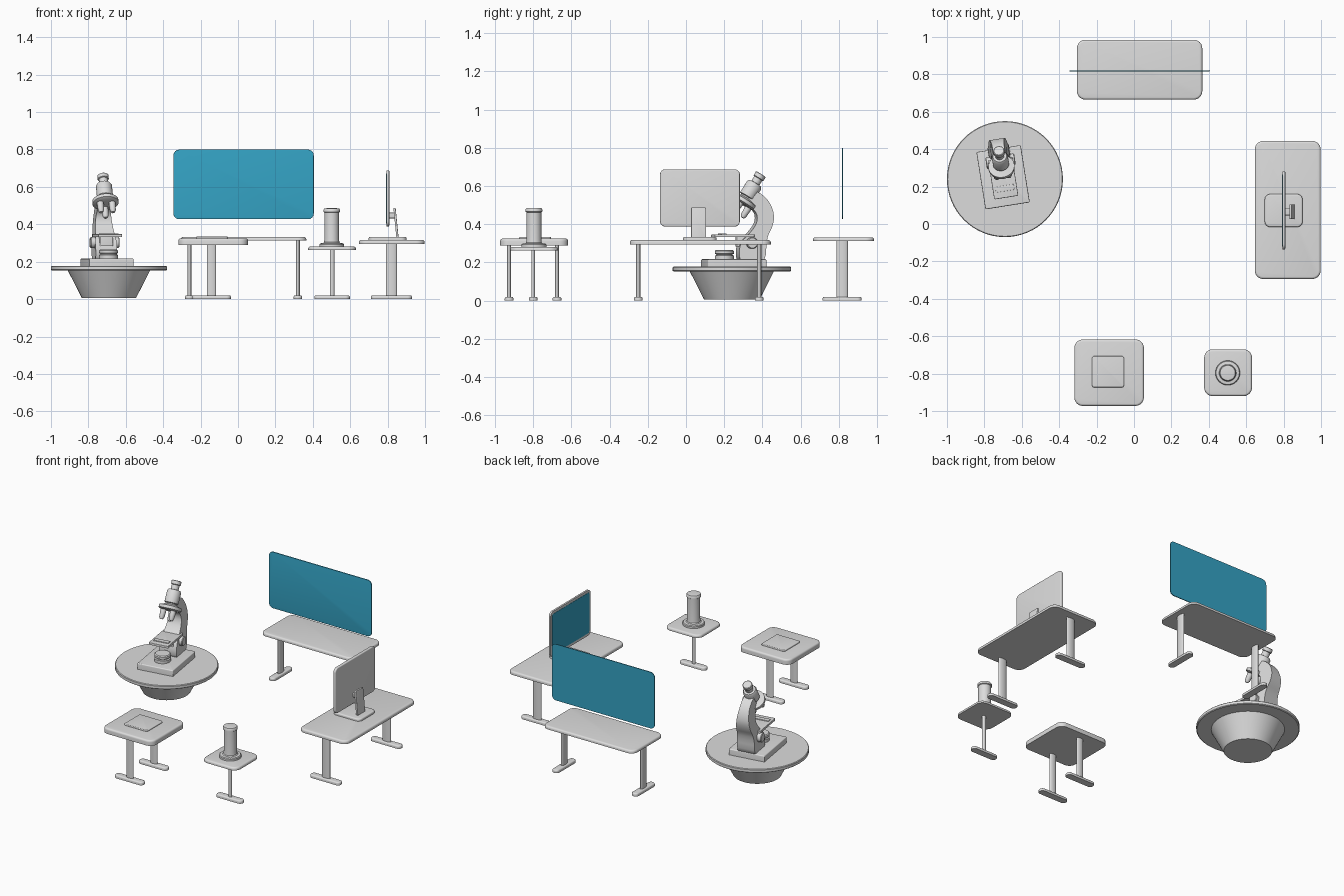
import bpy, bmesh, math
from mathutils import Matrix, Vector

if "Cube" in bpy.data.objects:
    bpy.data.objects.remove(bpy.data.objects["Cube"])

T, R = Matrix.Translation, Matrix.Rotation


def material(name, rgb):
    m = bpy.data.materials.new(name)
    m.diffuse_color = (*rgb, 1)
    m.use_nodes = True
    m.node_tree.nodes["Principled BSDF"].inputs["Base Color"].default_value = m.diffuse_color
    return m


GREY = material("light_grey", (0.72, 0.72, 0.72))
BLUE = material("screen_blue", (0.035, 0.37, 0.56))


def loft(name, rings, matrix, mat=GREY):
    """Skin a list of equal-length point rings and cap both ends."""
    bm = bmesh.new()
    vs = [[bm.verts.new(p) for p in ring] for ring in rings]
    n = len(vs[0])
    for a, b in zip(vs, vs[1:]):
        for i in range(n):
            j = (i + 1) % n
            bm.faces.new((a[i], a[j], b[j], b[i]))
    bm.faces.new(vs[0][::-1])
    bm.faces.new(vs[-1])
    bmesh.ops.recalc_face_normals(bm, faces=bm.faces)
    me = bpy.data.meshes.new(name)
    bm.to_mesh(me)
    bm.free()
    me.materials.append(mat)
    ob = bpy.data.objects.new(name, me)
    ob.matrix_world = matrix
    bpy.context.collection.objects.link(ob)
    return ob


def lathe(name, profile, matrix, n=40, sx=1, sy=1):
    """Revolve (radius, height) pairs around z."""
    rings = [[(r * sx * math.cos(k * math.tau / n), r * sy * math.sin(k * math.tau / n), z)
              for k in range(n)] for r, z in profile]
    return loft(name, rings, matrix)


def rounded(sx, sy, r, z, inset=0):
    r = max(r, inset + 0.0005)
    pts = []
    for q, (ax, ay) in enumerate(((1, 1), (-1, 1), (-1, -1), (1, -1))):
        for k in range(7):
            a = (q + k / 6) * math.pi / 2
            pts.append((ax * (sx / 2 - r) + (r - inset) * math.cos(a),
                        ay * (sy / 2 - r) + (r - inset) * math.sin(a), z))
    return pts


def slab(name, sx, sy, h, r, bev, matrix, mat=GREY):
    """Rounded rectangle standing on z = 0 with a rounded top edge."""
    rings = [rounded(sx, sy, r, 0)]
    for k in range(5):
        a = k / 4 * math.pi / 2
        rings.append(rounded(sx, sy, r, h - bev + bev * math.sin(a), bev * (1 - math.cos(a))))
    return loft(name, rings, matrix, mat)


def table(name, x, y, sx, sy, z0, z1, legs, foot_len, along_y, leg_w=0.06, leg_t=0.022):
    """Rounded top on one or two oval legs, each with a long rounded foot."""
    slab(name + "_top", sx, sy, z1 - z0, 0.045, 0.012, T((x, y, z0)))
    turn = R(math.pi / 2 if along_y else 0, 4, 'Z')
    for i, (lx, ly) in enumerate(legs):
        m = T((lx, ly, 0)) @ turn
        slab(f"{name}_foot_{i}", foot_len, 0.046, 0.02, 0.0225, 0.009, m)
        lathe(f"{name}_leg_{i}", [(0.5, 0.012), (0.5, z0 + 0.004)], m, 32, leg_w, leg_t)


# Tables
table("back_table", 0.03, 0.825, 0.67, 0.32, 0.312, 0.332,
      [(-0.26, 0.817), (0.32, 0.817)], 0.205, True)
table("side_table", 0.822, 0.075, 0.352, 0.738, 0.295, 0.317,
      [(0.82, -0.25), (0.82, 0.383)], 0.22, False)
table("front_table", -0.133, -0.795, 0.372, 0.355, 0.29, 0.325,
      [(-0.142, -0.926), (-0.142, -0.675)], 0.208, False, 0.05, 0.02)
table("small_table", 0.503, -0.795, 0.256, 0.25, 0.262, 0.281,
      [(0.503, -0.80)], 0.19, False, 0.024, 0.02)

# Floating wall screen above the back table
slab("wall_screen", 0.75, 0.372, 0.006, 0.03, 0.001,
     T((0.03, 0.822, 0.613)) @ R(math.pi / 2, 4, 'X'), BLUE)

# Monitor on the side table, screen facing -x
to_left = R(math.pi / 2, 4, 'Z') @ R(-math.pi / 2, 4, 'X')
side = Matrix(((0, 0, 1, 0), (1, 0, 0, 0), (0, 1, 0, 0), (0, 0, 0, 1)))
slab("monitor_body", 0.418, 0.3, 0.016, 0.028, 0.006, T((0.793, 0.073, 0.538)) @ side)
slab("monitor_screen", 0.385, 0.267, 0.003, 0.01, 0.0005, T((0.7915, 0.073, 0.538)) @ side, BLUE)
slab("monitor_foot", 0.203, 0.176, 0.018, 0.03, 0.008, T((0.80, 0.072, 0.315)))
slab("monitor_neck", 0.079, 0.162, 0.012, 0.006, 0.003,
     T((0.839, 0.066, 0.406)) @ R(-0.1, 4, 'Y') @ side)
slab("monitor_mount", 0.04, 0.03, 0.036, 0.006, 0.002, T((0.807, 0.066, 0.447)) @ side)

# Thin tile on the front table
slab("tile", 0.172, 0.168, 0.01, 0.014, 0.005, T((-0.139, -0.79, 0.324)))

# Cylinder device on the small table
lathe("cylinder_device", [(0.066, 0.28), (0.066, 0.293), (0.062, 0.298), (0.046, 0.3),
                          (0.041, 0.305), (0.039, 0.32), (0.039, 0.463), (0.044, 0.466),
                          (0.044, 0.478), (0.04, 0.484), (0.025, 0.486)],
      T((0.501, -0.796, 0)), 48)

# Round table with tapered pedestal
lathe("round_table", [(0.145, 0.006), (0.22, 0.153), (0.305, 0.153), (0.31, 0.157),
                      (0.31, 0.174), (0.306, 0.178)], T((-0.69, 0.24, 0)), 64)

# Microscope, turned slightly on the round table
M = T((-0.70, 0.25, 0)) @ R(math.radians(9), 4, 'Z')
slab("microscope_base", 0.24, 0.31, 0.04, 0.006, 0.006, M @ T((0, 0, 0.177)))
lathe("microscope_lamp", [(0.05, 0.215), (0.05, 0.236), (0.042, 0.239), (0.042, 0.243),
                          (0.05, 0.246), (0.05, 0.26), (0.044, 0.265)], M @ T((0, -0.05, 0)))
slab("microscope_stage", 0.13, 0.21, 0.014, 0.006, 0.003, M @ T((0, -0.005, 0.333)))
slab("microscope_slide", 0.1, 0.03, 0.006, 0.003, 0.001, M @ T((0, -0.06, 0.346)))
slab("microscope_bracket", 0.07, 0.08, 0.05, 0.006, 0.003, M @ T((0, 0.055, 0.285)))

# Curved arm: corner-cut profile extruded across, narrower towards the top
prof = [(0.02, 0.19), (0.02, 0.30), (0.075, 0.35), (0.12, 0.41), (0.115, 0.47), (0.045, 0.51),
        (0.065, 0.58), (0.13, 0.57), (0.185, 0.52), (0.21, 0.45), (0.20, 0.39),
        (0.165, 0.33), (0.16, 0.19)]
for _ in range(2):
    cut = []
    for a, b in zip(prof, prof[1:] + prof[:1]):
        a, b = Vector(a), Vector(b)
        cut += [tuple(a.lerp(b, 0.25)), tuple(a.lerp(b, 0.75))]
    prof = cut


def half_width(z):
    return 0.058 - 0.026 * min(1, max(0, (z - 0.3) / 0.22))


loft("microscope_arm", [[(s * half_width(z), y, z) for y, z in prof] for s in (-1, 1)], M)

# Focus knobs on both sides
lathe("focus_knobs", [(0.026, -0.078), (0.03, -0.074), (0.03, 0.074), (0.026, 0.078)],
      M @ T((0, 0.087, 0.302)) @ R(math.pi / 2, 4, 'Y'), 32)

# Tilted tube with nosepiece and eyepiece
A = M @ T((0, 0.05, 0.512)) @ R(math.radians(-32), 4, 'X')
lathe("microscope_tube", [(0.055, -0.008), (0.07, 0.0), (0.07, 0.018), (0.045, 0.026),
                          (0.034, 0.03), (0.034, 0.036), (0.043, 0.04), (0.043, 0.108),
                          (0.036, 0.12), (0.024, 0.122), (0.024, 0.15), (0.03, 0.153),
                          (0.03, 0.174), (0.026, 0.177)], A)
for i in range(3):
    a = math.radians(90 + 120 * i)
    lathe(f"objective_{i}", [(0.01, -0.068), (0.016, -0.055), (0.018, -0.02), (0.018, 0.0)],
          A @ T((0.037 * math.cos(a), 0.037 * math.sin(a), 0)), 20)

# Smooth shading with sharp edges kept
bpy.ops.object.select_all(action='SELECT')
bpy.context.view_layer.objects.active = bpy.context.selected_objects[0]
bpy.ops.object.shade_smooth_by_angle(angle=math.radians(35))
